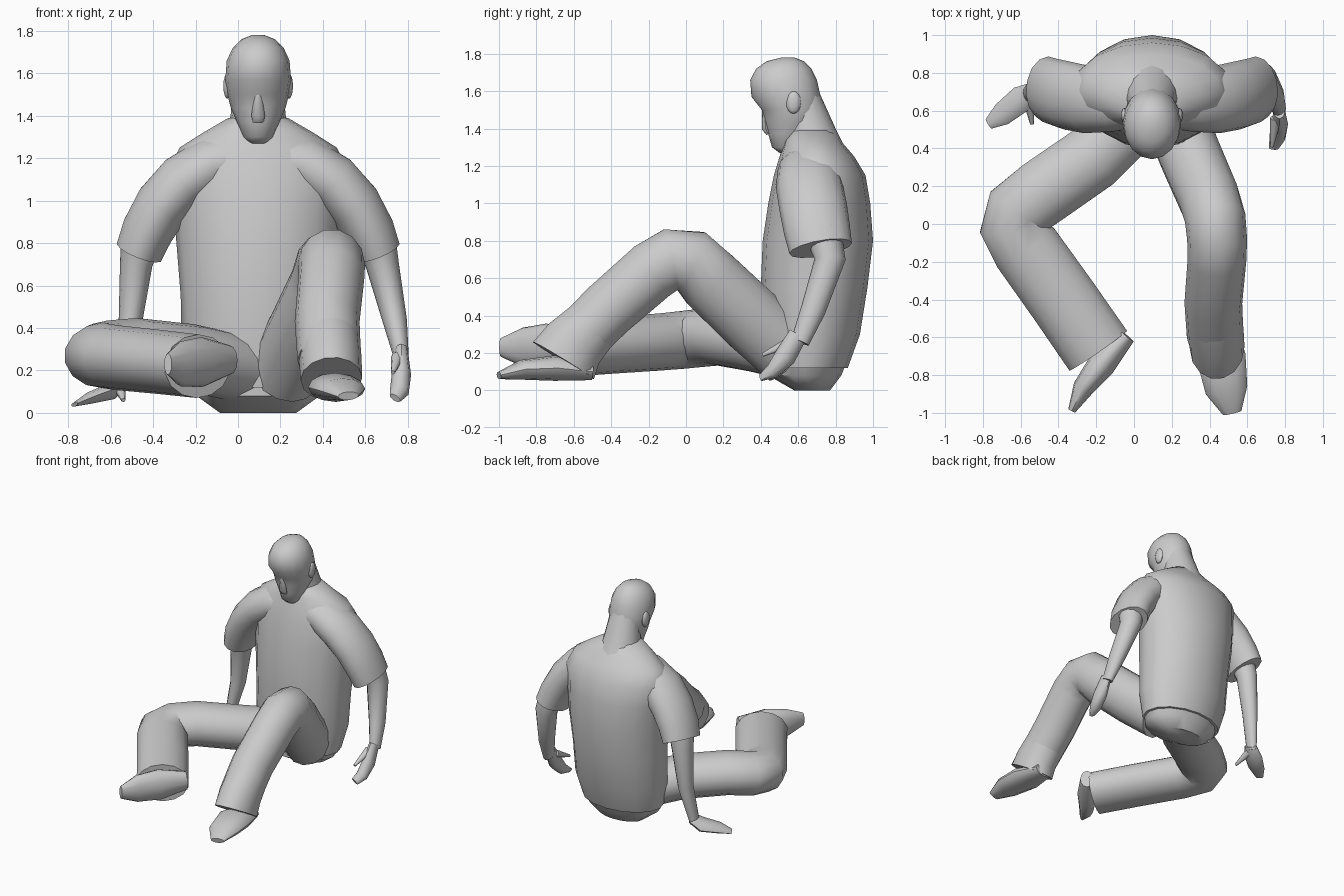
import bpy, bmesh, math
from mathutils import Vector

if "Cube" in bpy.data.objects:
    bpy.data.objects.remove(bpy.data.objects["Cube"], do_unlink=True)

SHADE = (.6, .6, .6, 1)
grey = bpy.data.materials.new("plain grey")
grey.use_nodes = True
grey.diffuse_color = SHADE
grey.node_tree.nodes["Principled BSDF"].inputs["Base Color"].default_value = SHADE

ACROSS, DEEP, UP = Vector((1, 0, 0)), Vector((0, 1, 0)), Vector((0, 0, 1))
MIDDLE = .095  # body centre line


def finish(name, bm):
    """Turn a bmesh into a smooth shaded grey object."""
    bmesh.ops.recalc_face_normals(bm, faces=bm.faces)
    mesh = bpy.data.meshes.new(name)
    bm.to_mesh(mesh)
    bm.free()
    mesh.materials.append(grey)
    part = bpy.data.objects.new(name, mesh)
    bpy.context.collection.objects.link(part)
    bpy.ops.object.select_all(action='DESELECT')
    part.select_set(True)
    bpy.context.view_layer.objects.active = part
    bpy.ops.object.shade_smooth_by_angle(angle=math.radians(50))


def skin(name, rings, sides):
    """Join oval rings, each given as centre and two radius vectors."""
    bm = bmesh.new()
    angles = [math.tau * k / sides for k in range(sides)]
    loops = [[bm.verts.new(centre + u * math.cos(a) + v * math.sin(a)) for a in angles]
             for centre, u, v in rings]
    for low, high in zip(loops, loops[1:]):
        for k in range(sides):
            bm.faces.new((low[k - 1], low[k], high[k], high[k - 1]))
    bm.faces.new(loops[0])
    bm.faces.new(loops[-1])
    finish(name, bm)


def upright(name, *levels):
    """Stack level ovals, each given as height, front, back and half width."""
    skin(name, [(Vector((MIDDLE, (front + back) / 2, height)), ACROSS * half, DEEP * (back - front) / 2)
                for height, front, back, half in levels], sides=16)


def limb(name, ref, path, start, end, bulge=0, sides=12):
    """Sweep an oval along a path, tapering from start to end radii along and across ref."""
    points = [Vector(p) for p in path]
    last = len(points) - 1
    start, end = Vector(start), Vector(end)
    rings = []
    for i, centre in enumerate(points):
        before = (centre - points[max(i - 1, 0)]).normalized()
        after = (points[min(i + 1, last)] - centre).normalized()
        tangent = (before + after).normalized()
        u = (ref - tangent * ref.dot(tangent)).normalized()
        size = start.lerp(end, i / last) * (1 + bulge * math.sin(math.pi * i / last))
        rings.append((centre, u * size.x, tangent.cross(u) * size.y))
    skin(name, rings, sides)


def blob(name, centre, size):
    """Rounded lump with three radii."""
    bm = bmesh.new()
    bmesh.ops.create_uvsphere(bm, u_segments=10, v_segments=8, radius=1)
    bmesh.ops.scale(bm, vec=size, verts=bm.verts)
    bmesh.ops.translate(bm, vec=centre, verts=bm.verts)
    finish(name, bm)


# Trunk, neck and head
upright("trouser_seat", (0, .58, .77, .18), (.08, .44, .83, .29), (.25, .43, .9, .33))
upright("shirt", (.12, .43, .865, .32), (.3, .41, .93, .36), (.55, .4, .97, .365), (.8, .41, 1, .385),
        (1, .44, .985, .4), (1.15, .47, .96, .42), (1.25, .5, .9, .37), (1.32, .52, .84, .26),
        (1.39, .54, .79, .14))
upright("neck", (1.3, .52, .85, .16), (1.4, .52, .8, .13), (1.6, .5, .71, .11))
upright("head", (1.27, .5, .56, .04), (1.3, .46, .6, .07), (1.37, .44, .67, .1), (1.44, .42, .71, .13),
        (1.5, .405, .725, .145), (1.57, .35, .72, .155), (1.66, .343, .7, .148),
        (1.72, .375, .67, .12), (1.76, .43, .63, .08), (1.78, .51, .58, .03))
limb("nose", ACROSS, [(MIDDLE, .42, 1.52), (MIDDLE, .425, 1.4), (MIDDLE, .44, 1.37)],
     start=(.015, .015), end=(.025, .01), bulge=.6, sides=8)

# Ears and short sleeves, mirrored about the centre line
for label, side in (("right", -1), ("left", 1)):
    blob(label + "_ear", (MIDDLE + side * .145, .575, 1.54), (.02, .04, .06))
    limb(label + "_sleeve", DEEP,
         [(MIDDLE + side * out, depth, height) for out, depth, height in
          ((.08, .67, 1.2), (.22, .66, 1.17), (.35, .66, 1.09), (.45, .68, .98),
           (.52, .7, .86), (.56, .72, .76))],
         start=(.16, .13), end=(.17, .115), bulge=.1, sides=14)

# Right arm, propped with a flat hand
limb("right_forearm", DEEP, [(-.45, .7, .85), (-.48, .73, .7), (-.51, .73, .4), (-.56, .69, .12)],
     start=(.1, .1), end=(.045, .03))
limb("right_hand", DEEP, [(-.54, .7, .15), (-.6, .66, .1), (-.7, .58, .07), (-.77, .53, .04)],
     start=(.05, .03), end=(.03, .01), bulge=.8, sides=8)
limb("right_thumb", UP, [(-.56, .66, .12), (-.54, .53, .06)],
     start=(.03, .03), end=(.01, .01), sides=8)

# Left arm, hanging with a curled hand
limb("left_forearm", DEEP, [(.64, .73, .85), (.68, .77, .7), (.74, .68, .43), (.77, .61, .26)],
     start=(.1, .1), end=(.05, .035))
limb("left_hand", DEEP, [(.77, .6, .3), (.77, .53, .18), (.76, .46, .1), (.74, .4, .07)],
     start=(.05, .03), end=(.015, .03), bulge=.6, sides=8)
limb("left_thumb", ACROSS, [(.75, .56, .26), (.73, .41, .19)],
     start=(.03, .03), end=(.01, .01), sides=8)

# Trouser legs: the left knee raised, the right one folded out to the side
limb("left_trouser_leg", ACROSS,
     [(.22, .56, .2), (.3, .36, .37), (.4, .13, .59), (.43, .03, .69), (.44, -.08, .7),
      (.44, -.18, .64), (.42, -.42, .43), (.43, -.6, .25)],
     start=(.17, .19), end=(.15, .155), sides=14)
limb("left_trouser_cuff", ACROSS, [(.425, -.5, .35), (.435, -.6, .25), (.44, -.655, .16)],
     start=(.15, .155), end=(.145, .195), sides=14)
limb("right_trouser_leg", UP,
     [(0, .57, .21), (-.22, .35, .26), (-.48, .17, .29), (-.61, .07, .28),
      (-.635, -.02, .27), (-.57, -.13, .26), (-.37, -.41, .24), (-.19, -.67, .22)],
     start=(.16, .18), end=(.15, .19), sides=14)

# Shoes: one flat on the ground, one lying on its side
limb("left_shoe", ACROSS, [(.45, -.5, .1), (.46, -.7, .12), (.49, -.88, .11), (.52, -1, .08)],
     start=(.08, .045), end=(.05, .02), bulge=1)
limb("right_shoe", UP, [(-.04, -.59, .25), (-.17, -.74, .24), (-.27, -.87, .23), (-.33, -.99, .23)],
     start=(.07, .05), end=(.05, .02), bulge=1)
